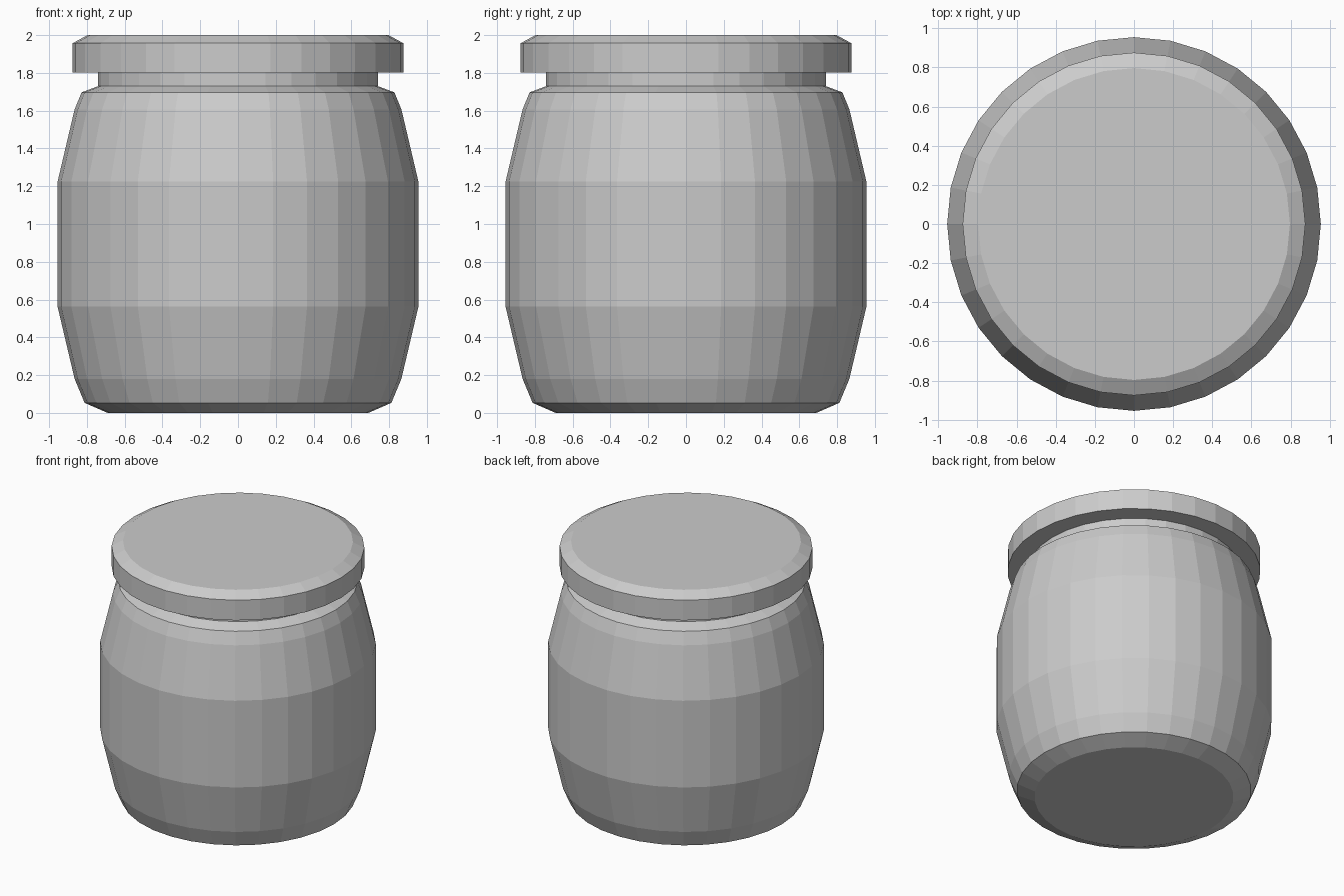
import bpy, bmesh
from math import cos, sin, tau

if "Cube" in bpy.data.objects:
    bpy.data.objects.remove(bpy.data.objects["Cube"])

SIDES = 32


def lathe(name, profile, cap_bottom=False, cap_top=False):
    """Revolve an (r, z) profile around z with flat facets."""
    bm = bmesh.new()
    rings = [[bm.verts.new((r * cos(tau * i / SIDES), r * sin(tau * i / SIDES), z))
              for i in range(SIDES)] for r, z in profile]
    for lo, hi in zip(rings, rings[1:]):
        for i in range(SIDES):
            j = (i + 1) % SIDES
            bm.faces.new((lo[i], lo[j], hi[j], hi[i]))
    if cap_bottom:
        bm.faces.new(rings[0][::-1])
    if cap_top:
        bm.faces.new(rings[-1])
    mesh = bpy.data.meshes.new(name)
    bm.to_mesh(mesh)
    bm.free()
    obj = bpy.data.objects.new(name, mesh)
    bpy.context.collection.objects.link(obj)
    return obj


# Barrel-shaped jar with shoulder and neck
lathe("jar_body", [(0.69, 0), (0.812, 0.053), (0.865, 0.18), (0.955, 0.562),
                   (0.955, 1.225), (0.865, 1.607), (0.828, 1.697),
                   (0.74, 1.73), (0.74, 1.803)], cap_bottom=True)

# Overhanging lid with a bevelled top edge
lathe("lid", [(0.74, 1.803), (0.876, 1.803), (0.876, 1.957), (0.797, 2.0)],
      cap_top=True)
